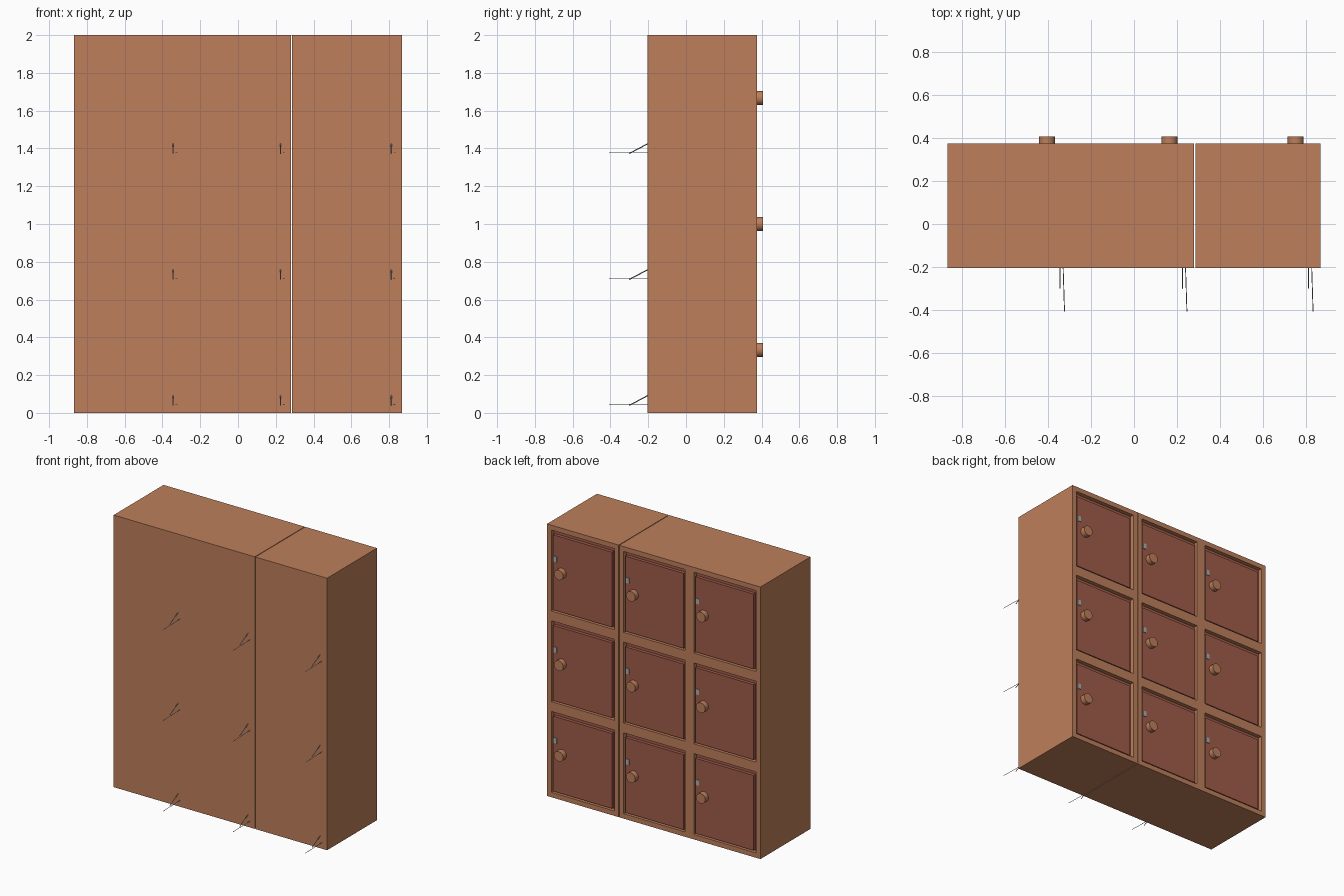
import bpy, bmesh, math
from mathutils import Vector

if "Cube" in bpy.data.objects:
    bpy.data.objects.remove(bpy.data.objects["Cube"])

def mat(name, c):
    m = bpy.data.materials.new(name)
    m.diffuse_color = (*c, 1)
    m.use_nodes = True
    m.node_tree.nodes["Principled BSDF"].inputs["Base Color"].default_value = m.diffuse_color
    return m

WOOD = mat("warm_brown", (0.515, 0.212, 0.105))
DOOR = mat("red_brown", (0.35, 0.105, 0.068))
STEEL = mat("grey_metal", (0.40, 0.42, 0.43))

def finish(bm, name, *mats):
    bmesh.ops.recalc_face_normals(bm, faces=bm.faces)
    me = bpy.data.meshes.new(name)
    bm.to_mesh(me)
    bm.free()
    for m in mats:
        me.materials.append(m)
    ob = bpy.data.objects.new(name, me)
    bpy.context.collection.objects.link(ob)
    return ob

def box_bm(x0, x1, y0, y1, z0, z1):
    bm = bmesh.new()
    bmesh.ops.create_cube(bm, size=1)
    for v in bm.verts:
        v.co = Vector(((x0 + x1) / 2 + v.co.x * (x1 - x0),
                       (y0 + y1) / 2 + v.co.y * (y1 - y0),
                       (z0 + z1) / 2 + v.co.z * (z1 - z0)))
    return bm

def box(name, m, *b):
    return finish(box_bm(*b), name, m)

def rod(name, a, b, r, m):
    # thin square bar between two points
    a, b = Vector(a), Vector(b)
    bm = bmesh.new()
    bmesh.ops.create_cone(bm, cap_ends=True, segments=4, radius1=r, radius2=r, depth=(b - a).length)
    q = (b - a).to_track_quat('Z', 'Y')
    for v in bm.verts:
        v.co = q @ v.co + (a + b) / 2
    return finish(bm, name, m)

FRONT, BACK, H = -0.205, 0.375, 2 / 3
COLUMNS = [(-0.868, -0.29), (-0.30, 0.28), (0.285, 0.868)]

for x0, x1 in COLUMNS:
    xc = (x0 + x1) / 2
    for row in range(3):
        z0, z1 = row * H, (row + 1) * H
        zc = (z0 + z1) / 2

        # locker body with a recessed door opening, red floor
        bm = box_bm(max(x0, -0.29) if x0 > -0.5 else x0, x1, FRONT, BACK, z0, z1)
        bm.normal_update()
        face = max(bm.faces, key=lambda f: f.normal.y)
        bmesh.ops.inset_region(bm, faces=[face], thickness=0.036, use_even_offset=True)
        ring = bmesh.ops.extrude_discrete_faces(bm, faces=[face])["faces"][0]
        for v in ring.verts:
            v.co.y -= 0.03
        ring.material_index = 1
        finish(bm, "locker_body", WOOD, DOOR)

        # raised door panel
        box("door_panel", DOOR, x0 + 0.06, x1 - 0.045, BACK - 0.032, BACK - 0.006, z0 + 0.045, z1 - 0.07)

        # round door knob
        bm = bmesh.new()
        bmesh.ops.create_cone(bm, cap_ends=True, segments=24, radius1=0.037, radius2=0.037, depth=0.05)
        for v in bm.verts:
            v.co = Vector((xc + 0.175 + v.co.x, 0.382 + v.co.z, zc + v.co.y))
        knob = finish(bm, "door_knob", WOOD)
        for p in knob.data.polygons:
            p.use_smooth = abs(p.normal.y) < 0.5

        # small latch plate beside the knob
        box("latch_plate", STEEL, xc + 0.213, xc + 0.24, BACK - 0.03, BACK - 0.001, zc + 0.07, zc + 0.11)

        # thin pins poking out of the front
        zb = z0 + 0.046
        rod("long_pin", (xc + 0.249, FRONT + 0.02, zb), (xc + 0.256, -0.407, zb), 0.002, STEEL)
        rod("short_pin", (xc + 0.235, FRONT + 0.02, zb + 0.055), (xc + 0.235, -0.30, zb - 0.006), 0.003, STEEL)
